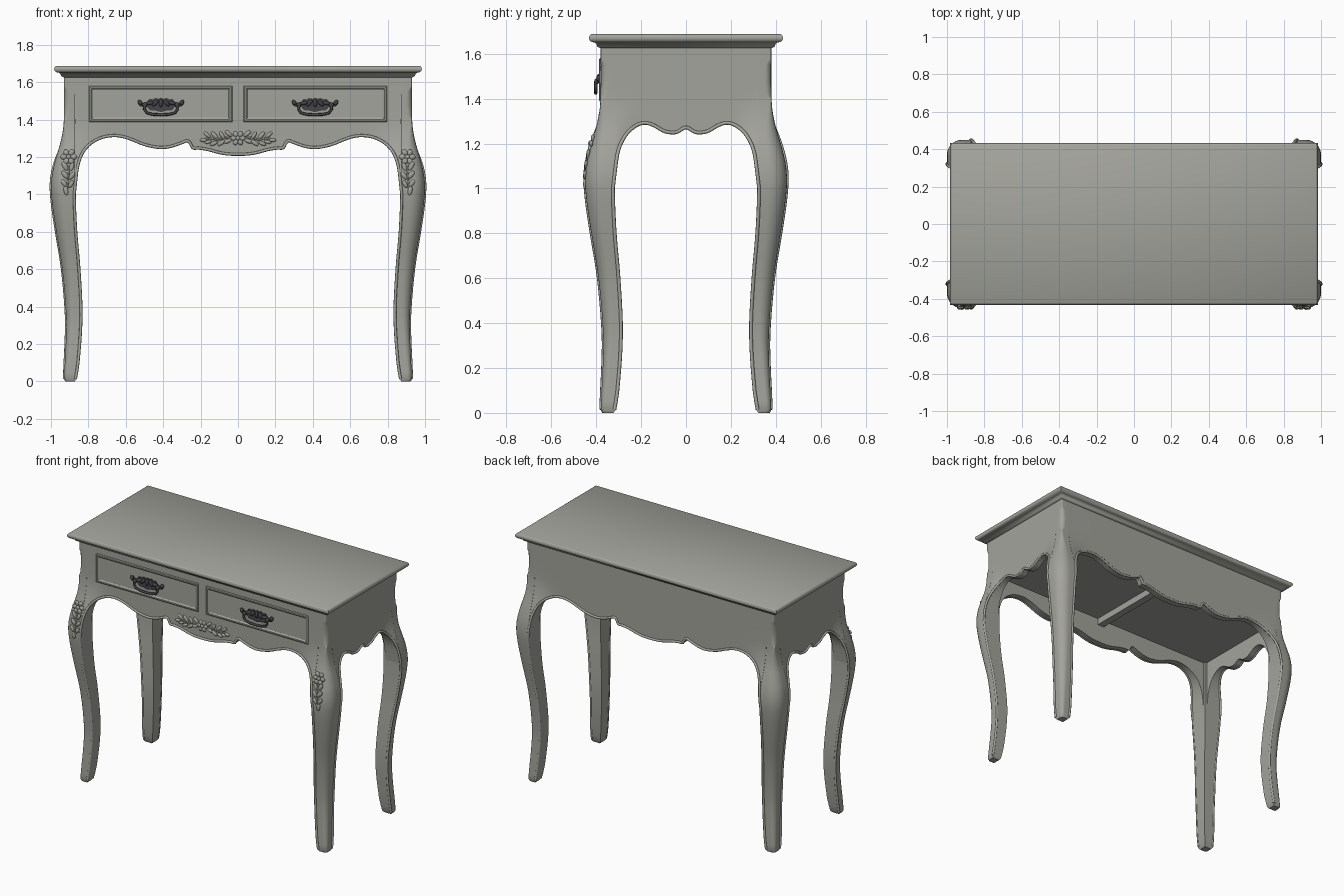
import bpy, bmesh, math
from mathutils import Matrix, Vector

if "Cube" in bpy.data.objects:
    bpy.data.objects.remove(bpy.data.objects["Cube"])


def material(name, col):
    m = bpy.data.materials.new(name)
    m.diffuse_color = (*col, 1)
    m.use_nodes = True
    m.node_tree.nodes["Principled BSDF"].inputs["Base Color"].default_value = m.diffuse_color
    return m


PAINT = material("grey_paint", (0.37, 0.37, 0.335))
IRON = material("dark_iron", (0.06, 0.06, 0.068))
CX, CY = 0.93, 0.38          # body corner


def interp(pts, x):
    """Smooth curve through (x, y) points."""
    n = len(pts)
    if x <= pts[0][0]:
        return pts[0][1]
    if x >= pts[-1][0]:
        return pts[-1][1]
    i = max(k for k in range(n - 1) if pts[k][0] <= x)

    def slope(k):
        a, b = pts[max(k - 1, 0)], pts[min(k + 1, n - 1)]
        return (b[1] - a[1]) / (b[0] - a[0])
    (x0, y0), (x1, y1) = pts[i], pts[i + 1]
    h = x1 - x0
    t = (x - x0) / h
    return ((2*t**3 - 3*t*t + 1) * y0 + (t**3 - 2*t*t + t) * h * slope(i)
            + (3*t*t - 2*t**3) * y1 + (t**3 - t*t) * h * slope(i + 1))


def finish(name, bm, mat, angle=35):
    bmesh.ops.recalc_face_normals(bm, faces=bm.faces)
    me = bpy.data.meshes.new(name)
    for f in bm.faces:
        f.smooth = True
    bm.to_mesh(me)
    bm.free()
    me.set_sharp_from_angle(angle=math.radians(angle))
    me.materials.append(mat)
    ob = bpy.data.objects.new(name, me)
    bpy.context.collection.objects.link(ob)
    return ob


def loft(name, rings, mat=PAINT, angle=35):
    bm = bmesh.new()
    vs = [[bm.verts.new(p) for p in r] for r in rings]
    n = len(rings[0])
    for a, b in zip(vs, vs[1:]):
        for k in range(n):
            bm.faces.new((a[k], a[(k + 1) % n], b[(k + 1) % n], b[k]))
    bm.faces.new(vs[0])
    bm.faces.new(vs[-1])
    return finish(name, bm, mat, angle)


def box(name, x0, x1, y0, y1, z0, z1):
    return loft(name, [[(x0, y0, z), (x1, y0, z), (x1, y1, z), (x0, y1, z)] for z in (z0, z1)])


def tube(name, pts, radius, mat=PAINT):
    cu = bpy.data.curves.new(name, 'CURVE')
    cu.dimensions = '3D'
    cu.bevel_depth = radius
    cu.bevel_resolution = 2
    cu.use_fill_caps = True
    sp = cu.splines.new('POLY')
    sp.points.add(len(pts) - 1)
    for p, q in zip(sp.points, pts):
        p.co = (*q, 1)
    sp.use_smooth = True
    cu.materials.append(mat)
    ob = bpy.data.objects.new(name, cu)
    bpy.context.collection.objects.link(ob)
    return ob


# Table top with moulded edge
edge = [(.932, 1.625), (.945, 1.632), (.95, 1.645), (.957, 1.65), (.97, 1.652), (.98, 1.66),
        (.983, 1.67), (.98, 1.681), (.972, 1.687)]
loft("table_top", [[(sx * h, sy * (h - .55), z) for sx, sy in ((-1, -1), (1, -1), (1, 1), (-1, 1))]
                   for h, z in edge], angle=50)

# Cabriole legs: outer and inner offset from the body corner, and corner radius, by height
OUT = [(0, 0), (.1, -.004), (.2, -.009), (.35, -.011), (.6, .01), (.8, .042), (.95, .064), (1.04, .07),
       (1.12, .062), (1.2, .042), (1.28, .018), (1.36, .003), (1.42, 0), (1.64, 0)]
INN = [(0, -.064), (.1, -.08), (.35, -.096), (.6, -.085), (.8, -.068), (1.0, -.06), (1.64, -.06)]
RAD = [(0, .02), (.35, .042), (.8, .07), (1.04, .08), (1.2, .065), (1.36, .014), (1.395, .007),
       (1.42, .027), (1.55, .027), (1.575, .007), (1.64, .007)]
heights = [0, .012] + [.05 + .05 * k for k in range(19)] + [1.0 + .03 * k for k in range(13)] \
    + [1.395, 1.405, 1.42, 1.48, 1.55, 1.565, 1.575, 1.64]
for sx, nx in ((-1, "left"), (1, "right")):
    for sy, ny in ((-1, "front"), (1, "back")):
        rings = []
        for z in heights:
            o, i, r = interp(OUT, z), interp(INN, z), interp(RAD, z)
            if z == 0:
                o, i = o - .007, i + .007
            sec = [(i, i), (i, o)]
            for k in range(9):
                a = math.pi / 2 * (1 - k / 8)
                sec.append((o - r + r * math.cos(a), o - r + r * math.sin(a)))
            sec.append((o, i))
            rings.append([(sx * (CX + a), sy * (CY + b), z) for a, b in sec])
        loft(f"{ny}_{nx}_leg", rings, angle=40)

# Aprons with scalloped lower edge, flaring into the knees
LONG = [(0, 1.21), (.05, 1.211), (.1, 1.219), (.16, 1.235), (.21, 1.243), (.243, 1.245), (.256, 1.27),
        (.272, 1.282), (.3, 1.272), (.36, 1.252), (.42, 1.246), (.5, 1.262), (.56, 1.286), (.61, 1.303),
        (.66, 1.31), (.72, 1.302), (.77, 1.28), (.81, 1.247), (.84, 1.2), (.86, 1.13), (.87, 1.04)]
SHORT = [(0, 1.268), (.015, 1.262), (.04, 1.247), (.07, 1.245), (.1, 1.252), (.14, 1.275), (.175, 1.287),
         (.21, 1.282), (.25, 1.255), (.28, 1.215), (.305, 1.15), (.32, 1.04)]
SIDES = {"front": (LONG, CY, lambda u, d, z: (u, -d, z)), "back": (LONG, CY, lambda u, d, z: (-u, d, z)),
         "right": (SHORT, CX, lambda u, d, z: (d, u, z)), "left": (SHORT, CX, lambda u, d, z: (-d, -u, z))}
for side, (outline, D, place) in SIDES.items():
    end = outline[-1][0]
    flare = .2 if outline is LONG else .13

    def depth(u, z):
        t = max(0, (abs(u) - end + flare) / flare)
        return D + interp(OUT, z) * t * t * (3 - 2 * t)
    us = [a[0] + (b[0] - a[0]) * k / 3 for a, b in zip(outline, outline[1:]) for k in range(3)] + [end]
    us = [-u for u in reversed(us[1:])] + us
    rings = []
    for u in us:
        b = interp(outline, abs(u))
        zs = [b + (1.64 - b) * (k / 14) ** 1.2 for k in range(15)]
        rings.append([place(u, depth(u, z), z) for z in zs]
                     + [place(u, D - .045, 1.64), place(u, D - .045, b)])
    loft(f"{side}_apron", rings, angle=40)
    # Bead along the apron edge and down both legs
    bead = [place(u, depth(u, interp(outline, abs(u))), interp(outline, abs(u)) + .004) for u in us]
    down = [1.0 - .05 * k for k in range(20)] + [.015]

    def leg_line(s, z):
        C = CX if outline is LONG else CY
        return place(s * (C + interp(INN, z) + .005), D + interp(OUT, z) - .001, z)
    bead = [leg_line(-1, z) for z in reversed(down)] + bead + [leg_line(1, z) for z in down]
    tube(f"{side}_edge_bead", bead, .008)

# Drawer bottoms and the divider between them
box("drawer_bottom", -.89, .89, -.34, .34, 1.38, 1.4)
box("drawer_divider", -.025, .025, -.34, .34, 1.335, 1.385)


# Carved leaves and flowers: flattened blobs (x, y, z, angle, length, width)
def carving(name, blobs, mat=PAINT, thick=.009):
    bm = bmesh.new()
    for x, y, z, ang, ln, wd in blobs:
        m = (Matrix.Translation((x, y, z)) @ Matrix.Rotation(-math.radians(ang), 4, 'Y')
             @ Matrix.Diagonal((ln / 2, thick, wd / 2, 1)))
        bmesh.ops.create_uvsphere(bm, u_segments=10, v_segments=8, radius=1, matrix=m)
    return finish(name, bm, mat, 60)


def flower(x, y, z, r):
    out = [(x + r * .6 * math.cos(a), y, z + r * .6 * math.sin(a), math.degrees(a), r * .85, r * .65)
           for a in (k * math.tau / 6 for k in range(6))]
    return out + [(x, y - .005, z, 0, r * .6, r * .6)]


Y = -CY - .001
centre = flower(0, Y, 1.3, .04)
for s in (-1, 1):
    for x, z, a, ln, wd in ((.05, 1.325, 40, .05, .022), (.055, 1.285, -20, .05, .022), (.085, 1.315, 60, .05, .02),
                            (.09, 1.275, -35, .05, .022), (.125, 1.315, 50, .055, .022), (.13, 1.272, -25, .045, .02),
                            (.165, 1.318, 40, .05, .02), (.185, 1.29, 0, .04, .02), (.16, 1.28, -15, .04, .018)):
        centre.append((s * x, Y, z, a if s > 0 else 180 - a, ln, wd))
    tube("apron_vine", [(s * x, Y, z) for x, z in ((.03, 1.295), (.07, 1.305), (.11, 1.292), (.15, 1.3), (.19, 1.292))], .005)
    # Knee carving on the front legs
    knee = []
    for x, z, a, ln, wd in ((.925, 1.15, 60, .06, .026), (.89, 1.145, 110, .05, .024), (.925, 1.105, 50, .055, .026),
                            (.888, 1.1, 125, .05, .024), (.93, 1.06, 55, .05, .024), (.893, 1.055, 120, .045, .022),
                            (.92, 1.02, 80, .055, .024), (.885, 1.225, 130, .03, .02)):
        knee.append((s * x, -CY - interp(OUT, z), z, a if s > 0 else 180 - a, ln, wd))
    for x, y, z, a, ln, wd in flower(s * .905, 0, 1.2, .044):
        knee.append((x, y - CY - interp(OUT, z), z, a, ln, wd))
    carving("knee_carving", knee)
    tube("knee_vine", [(s * x, -CY - interp(OUT, z), z) for x, z in
                       ((.908, 1.17), (.905, 1.12), (.91, 1.07), (.918, 1.0))], .005)
carving("apron_carving", centre)

# Drawers with raised frames and bail handles
frame = [(0, -.375), (0, -.384), (.005, -.388), (.013, -.388), (.018, -.383), (.022, -.381)]
half = [(0, 1.517), (.015, 1.511), (.03, 1.516), (.045, 1.508), (.062, 1.511), (.075, 1.495), (.093, 1.485),
        (.105, 1.502), (.118, 1.502), (.122, 1.486), (.112, 1.47), (.09, 1.465), (.075, 1.468), (.06, 1.45),
        (.03, 1.447), (0, 1.44)]
plate = half + [(-x, z) for x, z in reversed(half[1:-1])]
for s, side in ((-1, "left"), (1, "right")):
    a, b = (.03, .797) if s > 0 else (-.797, -.03)
    loft(f"{side}_drawer", [[(a + d, y, 1.388 + d), (b - d, y, 1.388 + d), (b - d, y, 1.58 - d), (a + d, y, 1.58 - d)]
                            for d, y in frame], angle=25)
    c = s * .412
    loft(f"{side}_handle_plate", [[(c + x, y, z) for x, z in plate] for y in (-.379, -.388)], IRON)
    carving(f"{side}_handle_bosses",
            [(c + t * .086, -.397, 1.478, 0, .026, .026) for t in (-1, 1)]
            + [(c + t * .112, -.388, 1.49, 60 * t, .032, .022) for t in (-1, 1)]
            + [(c + t * .03, -.388, 1.488, 90 + 40 * t, .045, .02) for t in (-2, -1, 0, 1, 2)], IRON, .012)
    arc = [(.086, 1.478), (.088, 1.455), (.075, 1.436), (.045, 1.428), (.0, 1.425)]
    bail = arc + [(-x, z) for x, z in reversed(arc[:-1])]
    tube(f"{side}_handle_bail", [(c + x, -.402, z) for x, z in bail], .0075, IRON)
